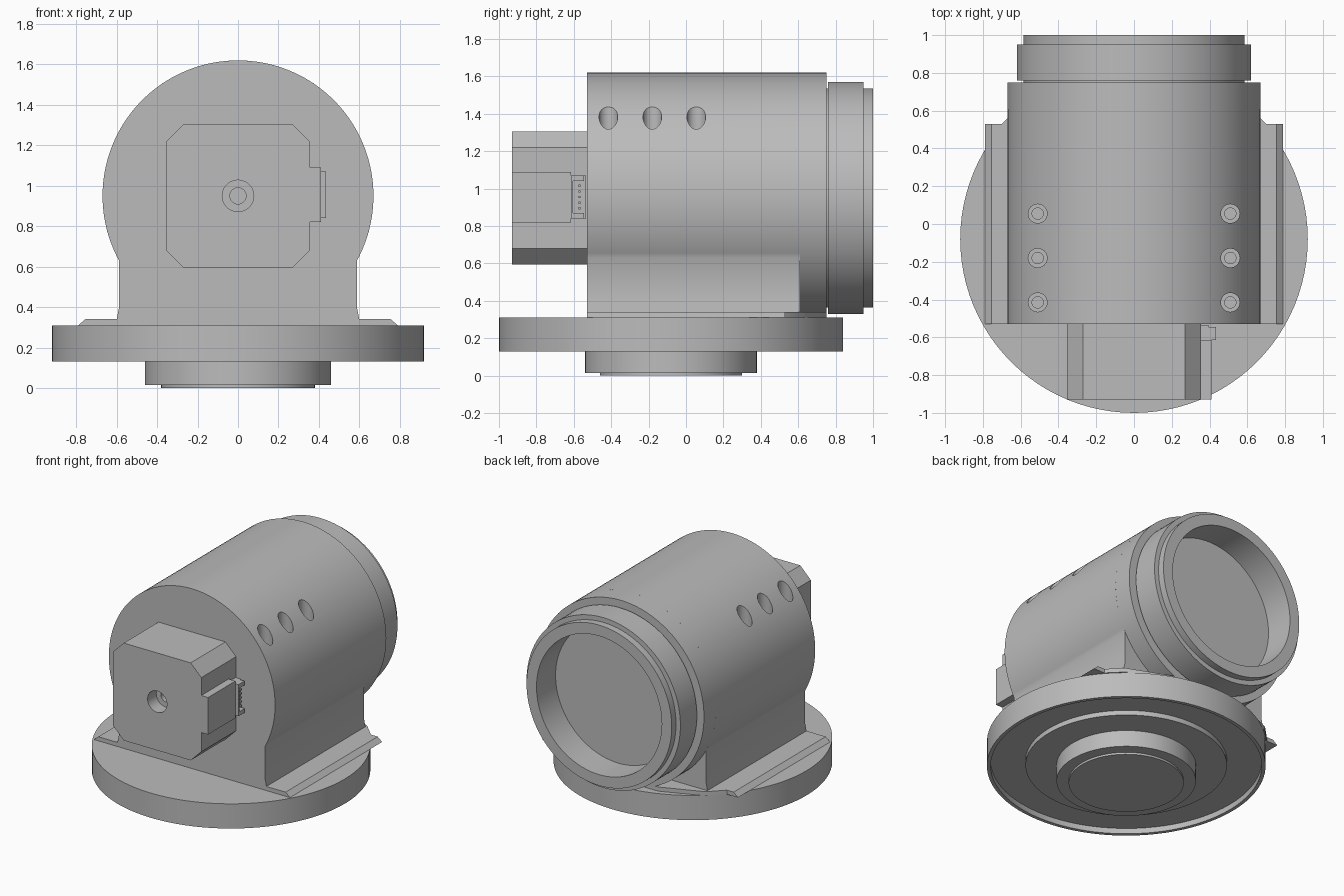
import bpy, bmesh, math
from mathutils import Matrix, Vector

if "Cube" in bpy.data.objects:
    bpy.data.objects.remove(bpy.data.objects["Cube"], do_unlink=True)

grey = bpy.data.materials.new("plain_grey")
grey.use_nodes = True
grey.diffuse_color = (0.5, 0.5, 0.5, 1)
grey.node_tree.nodes["Principled BSDF"].inputs["Base Color"].default_value = (0.5, 0.5, 0.5, 1)

AXIS_Z = 0.95          # height of the barrel axis
FRONT = -0.53          # front face of the housing


def finish(name, bm, smooth=True):
    bmesh.ops.remove_doubles(bm, verts=bm.verts, dist=1e-5)
    bmesh.ops.recalc_face_normals(bm, faces=bm.faces)
    mesh = bpy.data.meshes.new(name)
    bm.to_mesh(mesh)
    bm.free()
    mesh.materials.append(grey)
    obj = bpy.data.objects.new(name, mesh)
    bpy.context.collection.objects.link(obj)
    if smooth:
        mesh.shade_smooth()
        mesh.set_sharp_from_angle(angle=math.radians(30))
    return obj


def lathe(name, profile, matrix, steps=96):
    """Spin (radius, height) points about local z."""
    bm = bmesh.new()
    verts = [bm.verts.new((r, 0, h)) for r, h in profile]
    edges = [bm.edges.new(pair) for pair in zip(verts, verts[1:])]
    bmesh.ops.spin(bm, geom=verts + edges, cent=(0, 0, 0), axis=(0, 0, 1),
                   angle=math.tau, steps=steps, use_merge=True)
    bm.transform(matrix)
    return finish(name, bm)


def extrude(name, points, depth):
    """Extrude a closed outline of 3D points along a vector."""
    bm = bmesh.new()
    face = bm.faces.new([bm.verts.new(p) for p in points])
    new = bmesh.ops.extrude_face_region(bm, geom=[face], use_keep_orig=True)["geom"]
    bmesh.ops.translate(bm, vec=depth,
                        verts=[v for v in new if isinstance(v, bmesh.types.BMVert)])
    return finish(name, bm)


def box(name, low, high):
    bm = bmesh.new()
    low, high = Vector(low), Vector(high)
    bmesh.ops.create_cube(bm, size=1)
    bm.transform(Matrix.Translation((low + high) / 2) @ Matrix.Diagonal((*(high - low), 1)))
    return finish(name, bm, False)


def drill(target, cutter):
    cutter.hide_render = True
    mod = target.modifiers.new("drill", "BOOLEAN")
    mod.operation = "DIFFERENCE"
    mod.solver = "EXACT"
    mod.object = cutter
    bpy.context.view_layer.objects.active = target
    bpy.ops.object.modifier_apply(modifier=mod.name)
    bpy.data.objects.remove(cutter, do_unlink=True)


def mirrored(half):
    return half + [(-x, y) for x, y in reversed(half)]


# Local z runs backwards along the barrel axis
along_y = Matrix.Translation((0, 0, AXIS_Z)) @ Matrix.Rotation(math.radians(-90), 4, "X")

# Round base with recessed underside, plateau and stepped boss
lathe("round_base", [(0, 0), (0.38, 0), (0.38, 0.015), (0.46, 0.015), (0.46, 0.135),
                     (0.665, 0.135), (0.665, 0.17), (0.895, 0.17), (0.895, 0.13),
                     (0.92, 0.13), (0.92, 0.31), (0, 0.31)],
      Matrix.Translation((0, -0.08, 0)))

# Housing: barrel arc running into a straight pedestal
start = math.asin(-0.32 / 0.67)
arc = [start + (math.pi / 2 - start) * i / 48 for i in range(49)]
half = [(0.6, 0.32), (0.6, 0.34), (0.588, 0.4)]
half += [(0.67 * math.cos(a), AXIS_Z + 0.67 * math.sin(a)) for a in arc[:-1]]
outline = half + [(0, AXIS_Z + 0.67)] + [(-x, z) for x, z in reversed(half)]
housing = extrude("housing", [(x, FRONT, z) for x, z in outline], (0, 0.61 - FRONT, 0))

# Stepped vertical screw holes along both shoulders
for side in (-1, 1):
    for y in (-0.415, -0.18, 0.055):
        drill(housing, lathe("screw_cutter", [(0, 1.0), (0.03, 1.0), (0.03, 1.2), (0.05, 1.2),
                                              (0.05, 1.7), (0, 1.7)],
                             Matrix.Translation((side * 0.51, y, 0)), 32))
housing.data.shade_smooth()
housing.data.set_sharp_from_angle(angle=math.radians(30))

# Rear barrel with groove, collar, lip and open bore
lathe("rear_barrel", [(0.67, 0.61), (0.67, 0.75), (0.585, 0.75), (0.585, 0.76), (0.62, 0.76),
                      (0.62, 0.95), (0.585, 0.95), (0.585, 1.0), (0.505, 1.0),
                      (0.505, 0.78), (0, 0.78)], along_y)

# Foot flange with bevelled long edges and a tapered rear tongue
flange = [(0.79, 0.31), (0.755, 0.34)]
extrude("foot_flange", [(x, FRONT, z) for x, z in mirrored(flange)], (0, 0.53 - FRONT, 0))
tongue = [(0.7, 0.53), (0.6, 0.63), (0.3, 0.75)]
extrude("flange_tongue", [(x, y, 0.31) for x, y in mirrored(tongue)], (0, 0, 0.03))

# Motor block with cut corners and a stepped shaft hole
w, c = 0.355, 0.085
corners = [(w, c - w), (w, w - c), (w - c, w), (c - w, w),
           (-w, w - c), (-w, c - w), (c - w, -w), (w - c, -w)]
motor = extrude("motor", [(x, -0.93, AXIS_Z + z) for x, z in corners], (0, 0.42, 0))
drill(motor, lathe("shaft_cutter", [(0, -1), (0.078, -1), (0.078, -0.83), (0.04, -0.83),
                                    (0.04, -0.65), (0, -0.65)], along_y, 40))
motor.data.shade_smooth()
motor.data.set_sharp_from_angle(angle=math.radians(30))

# Side bump and plug socket on the motor
box("motor_side_bump", (0.34, -0.93, 0.82), (0.41, -0.615, 1.09))
box("socket_back", (0.34, -0.615, 0.84), (0.395, -0.535, 1.07))
box("socket_wall", (0.39, -0.615, 0.84), (0.435, -0.605, 1.07))
for name, z in (("socket_lower_end", 0.84), ("socket_upper_end", 1.04)):
    box(name, (0.39, -0.61, z), (0.435, -0.545, z + 0.03))
for i in range(5):
    z = 0.895 + i * 0.03
    box("socket_pin", (0.39, -0.575, z - 0.006), (0.425, -0.563, z + 0.006))
